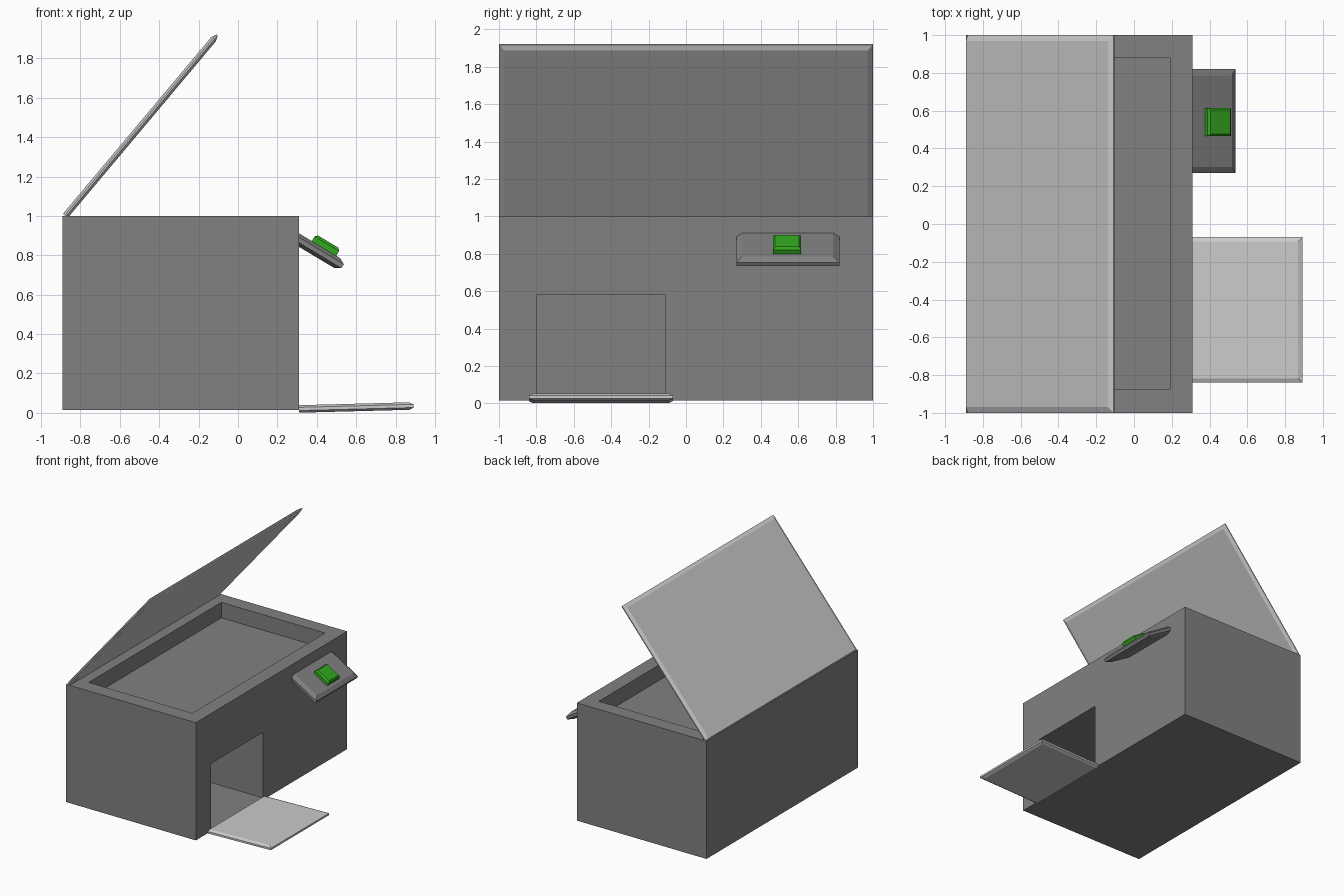
import bpy, bmesh
from math import sin, cos, radians

if "Cube" in bpy.data.objects:
    bpy.data.objects.remove(bpy.data.objects["Cube"])


def material(name, r, g, b):
    m = bpy.data.materials.new(name)
    m.diffuse_color = (r, g, b, 1)
    m.use_nodes = True
    m.node_tree.nodes["Principled BSDF"].inputs["Base Color"].default_value = m.diffuse_color
    return m


dark = material("dark_grey", 0.22, 0.22, 0.22)
mid = material("mid_grey", 0.53, 0.53, 0.53)
green = material("green", 0.033, 0.39, 0.014)


def add_mesh(name, bm, mat=None):
    bmesh.ops.recalc_face_normals(bm, faces=bm.faces)
    me = bpy.data.meshes.new(name)
    bm.to_mesh(me)
    bm.free()
    if mat:
        me.materials.append(mat)
    ob = bpy.data.objects.new(name, me)
    bpy.context.collection.objects.link(ob)
    return ob


def box(name, x, y, z, mat):
    bm = bmesh.new()
    bmesh.ops.create_cube(bm, size=1)
    for v in bm.verts:
        v.co = [a + (b - a) * (c + 0.5) for (a, b), c in zip((x, y, z), v.co)]
    return add_mesh(name, bm, mat)


def slab(name, hinge, angle, u, y, layers, mat):
    """Tilted slab. layers: (height, side inset, root inset) from bottom to top."""
    a = radians(angle)
    bm = bmesh.new()
    rings = []
    for w, i, r in layers:
        corners = [(u[0] + r, y[0] + i), (u[1] - i, y[0] + i),
                   (u[1] - i, y[1] - i), (u[0] + r, y[1] - i)]
        rings.append([bm.verts.new((hinge[0] + p * cos(a) - w * sin(a), q,
                                    hinge[1] + p * sin(a) + w * cos(a)))
                      for p, q in corners])
    bm.faces.new(rings[0])
    bm.faces.new(rings[-1])
    for lo, hi in zip(rings, rings[1:]):
        for k in range(4):
            n = (k + 1) % 4
            bm.faces.new((lo[k], lo[n], hi[n], hi[k]))
    return add_mesh(name, bm, mat)


def plate(name, hinge, angle, u, y, heights, inset, mat):
    """Slab chamfered on both sides, square at the hinge."""
    insets = (inset, 0, 0, inset)
    return slab(name, hinge, angle, u, y,
                [(h, i, 0) for h, i in zip(heights, insets)], mat)


# Body with top tray recess and front compartment
body = box("body", (-0.89, 0.31), (-1, 1), (0.015, 1), dark)
cutters = [box("tray_cutter", (-0.77, 0.19), (-0.875, 0.88), (0.87, 1.2), dark),
           box("compartment_cutter", (-0.6, 0.5), (-0.80, -0.11), (0.03, 0.58), dark)]
bpy.context.view_layer.objects.active = body
for c in cutters:
    c.hide_render = True
    m = body.modifiers.new("cut", 'BOOLEAN')
    m.operation = 'DIFFERENCE'
    m.solver = 'EXACT'
    m.object = c
    bpy.ops.object.modifier_apply(modifier=m.name)
    bpy.data.objects.remove(c)

# Open lid, lowered hatch door, sloped control panel
plate("lid", (-0.877, 1.0), 50, (0, 1.2), (-1, 1),
      (-0.016, -0.004, 0.004, 0.016), 0.03, mid)
plate("hatch_door", (0.31, 0.02), 1.5, (0, 0.582), (-0.84, -0.07),
      (-0.019, -0.008, 0.008, 0.019), 0.023, mid)
plate("control_panel", (0.31, 0.885), -31, (-0.03, 0.262), (0.27, 0.82),
      (-0.036, -0.018, 0.005, 0.0225), 0.033, dark)

# Green push button
slab("push_button", (0.31, 0.885), -31, (0.062, 0.207), (0.465, 0.615),
     [(0.015, 0, 0), (0.05, 0, 0), (0.063, 0.012, 0.012)], green)
